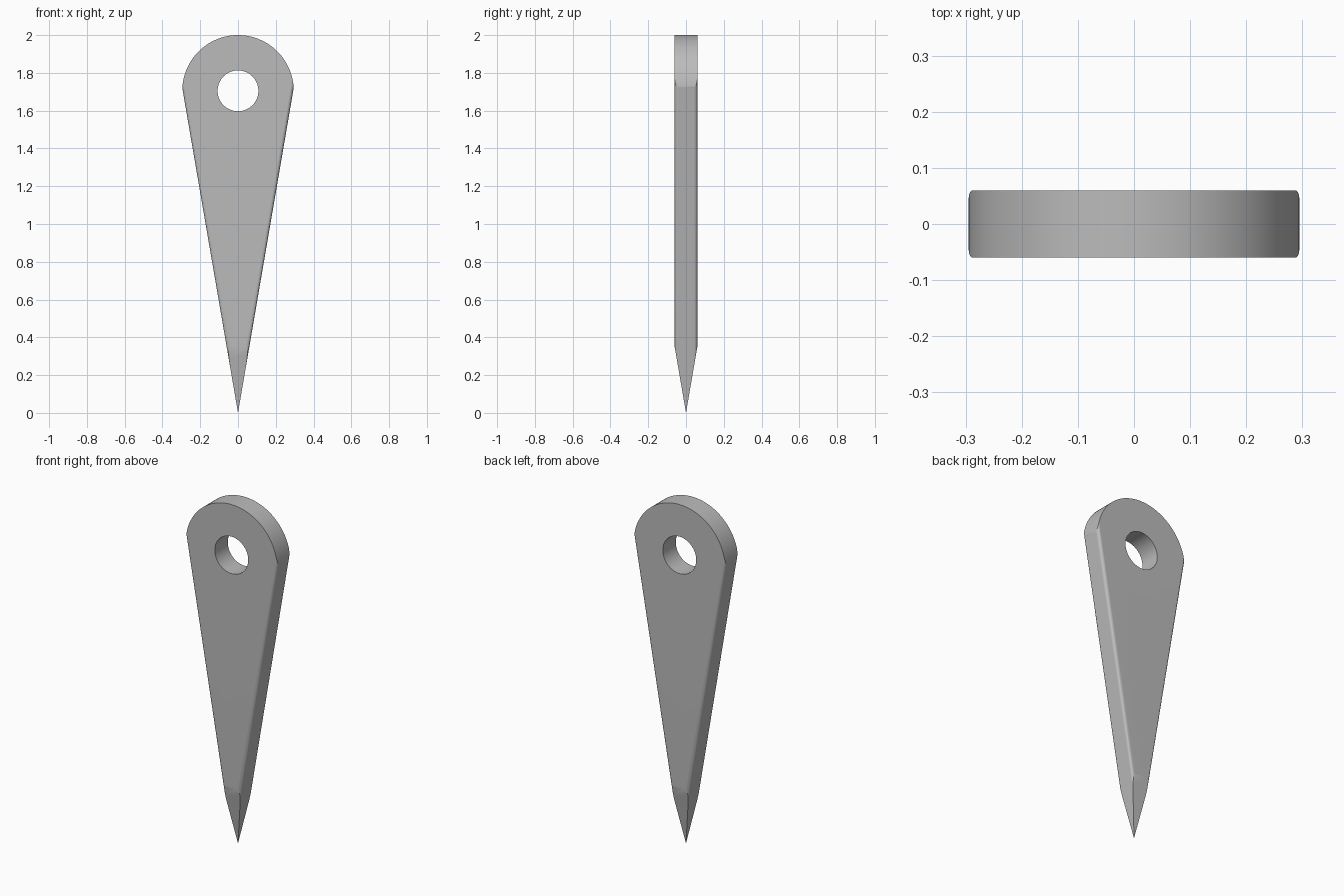
import bpy, bmesh, math

cube = bpy.data.objects.get("Cube")
if cube:
    bpy.data.objects.remove(cube, do_unlink=True)

HALF = 0.06        # half thickness
EYE_Z = 1.705      # centre of the rounded head and its hole
HEAD_R = 0.295
HOLE_R = 0.108
SLOPE = 0.1715     # half width gained per unit of height
TAPER_Z = 0.35     # height where the pointed tip begins
FILLET = 0.018
STEPS = 8

grey = bpy.data.materials.new("plain grey")
grey.use_nodes = True
colour = (0.5, 0.5, 0.5, 1)
grey.diffuse_color = colour
grey.node_tree.nodes["Principled BSDF"].inputs["Base Color"].default_value = colour


def head_meeting_height(inset):
    """Height where a sloping side line, moved inward, meets the round head."""
    a = 1 + SLOPE ** 2
    b = EYE_Z + SLOPE * inset
    c = EYE_Z ** 2 + inset ** 2 - HEAD_R ** 2
    return (b + math.sqrt(b * b - a * c)) / a


# Convex outline of the spike: tip, filleted sides and round head
points = [(0, 0, 0)]
for i in range(STEPS + 1):
    t = math.pi / 2 * i / STEPS
    inset = FILLET * (1 - math.cos(t))
    y = HALF - FILLET * (1 - math.sin(t))
    for z in (TAPER_Z * y / HALF, head_meeting_height(inset)):
        x = SLOPE * z - inset
        points += [(sx * x, sy * y, z) for sx in (-1, 1) for sy in (-1, 1)]

top = head_meeting_height(FILLET)
start = math.asin((top - EYE_Z) / HEAD_R)
ARC = 64
for i in range(1, ARC):
    t = start + (math.pi - 2 * start) * i / ARC
    for y in (-HALF, HALF):
        points.append((HEAD_R * math.cos(t), y, EYE_Z + HEAD_R * math.sin(t)))

bm = bmesh.new()
for p in points:
    bm.verts.new(p)
bmesh.ops.convex_hull(bm, input=bm.verts[:])
bmesh.ops.dissolve_limit(bm, angle_limit=math.radians(0.3), verts=bm.verts[:], edges=bm.edges[:])
bmesh.ops.recalc_face_normals(bm, faces=bm.faces[:])
mesh = bpy.data.meshes.new("spike")
bm.to_mesh(mesh)
bm.free()
spike = bpy.data.objects.new("spike", mesh)
bpy.context.collection.objects.link(spike)
mesh.materials.append(grey)

# Round hole through the head
bpy.ops.mesh.primitive_cylinder_add(vertices=64, radius=HOLE_R, depth=0.5,
                                    location=(0, 0, EYE_Z), rotation=(math.pi / 2, 0, 0))
cutter = bpy.context.object
cutter.name = "hole_cutter"
cutter.data.materials.append(grey)
hole = spike.modifiers.new("hole", "BOOLEAN")
hole.operation = "DIFFERENCE"
hole.solver = "EXACT"
hole.object = cutter

bpy.ops.object.select_all(action="DESELECT")
spike.select_set(True)
bpy.context.view_layer.objects.active = spike
bpy.ops.object.modifier_apply(modifier=hole.name)
bpy.data.objects.remove(cutter, do_unlink=True)

# Smooth rounds, flat broad faces
bpy.ops.object.shade_smooth_by_angle(angle=math.radians(30))
weighted = spike.modifiers.new("flat faces", "WEIGHTED_NORMAL")
weighted.keep_sharp = True
